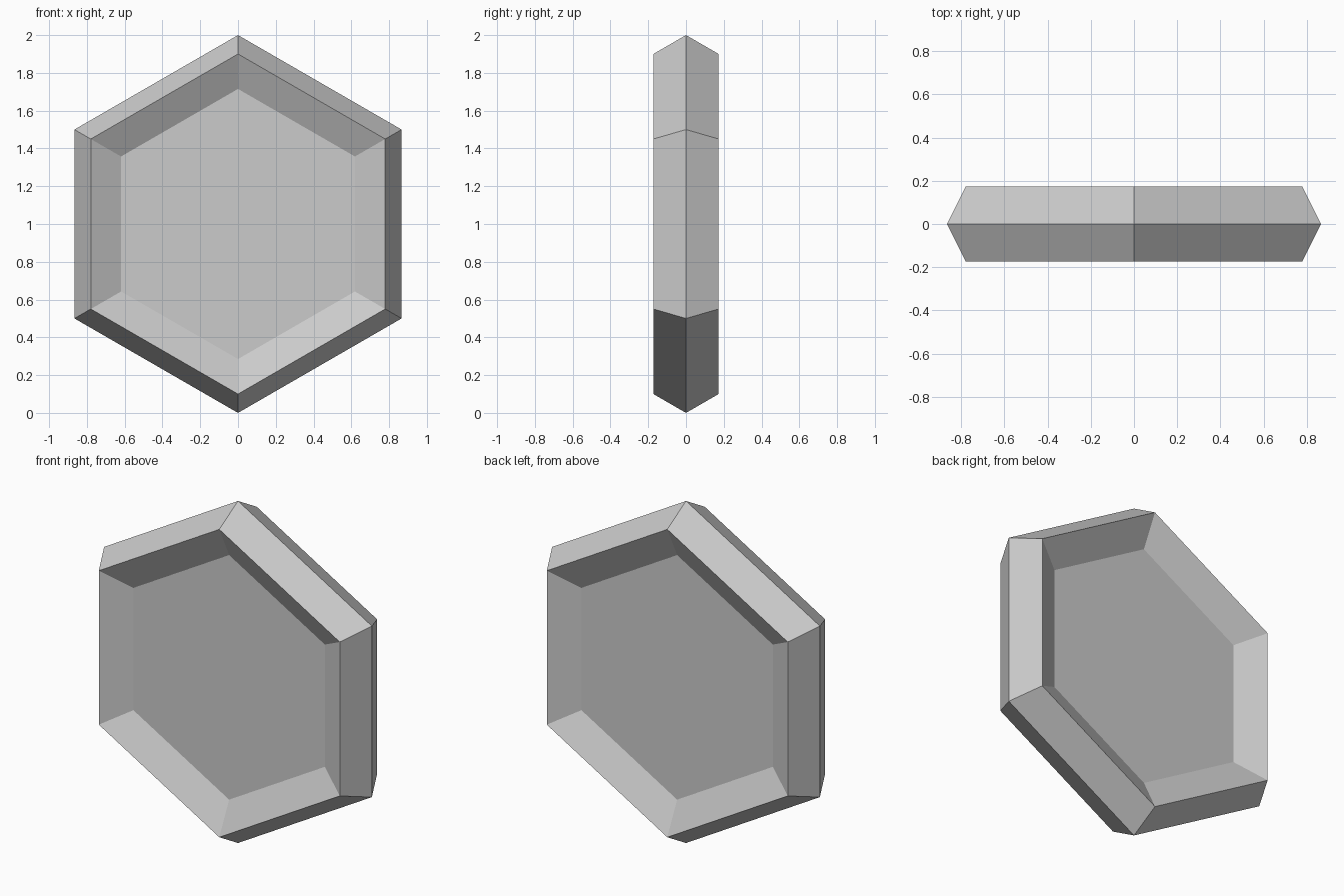
import bpy
import bmesh
import math

old = bpy.data.objects.get("Cube")
if old:
    bpy.data.objects.remove(old, do_unlink=True)

SIDES = 6
# Rings as (radius, y), from the front floor over the rim to the back floor
RINGS = [(0.715, -0.082), (0.90, -0.173), (1.0, 0.0), (0.90, 0.173), (0.715, 0.082)]

# Single plain grey
grey = bpy.data.materials.new("light_grey")
grey.use_nodes = True
colour = (0.6, 0.6, 0.6, 1.0)
grey.diffuse_color = colour
grey.node_tree.nodes["Principled BSDF"].inputs["Base Color"].default_value = colour


def add_ring(bm, radius, y):
    """One upright hexagon with a corner pointing up."""
    return [bm.verts.new((radius * math.sin(i * math.tau / SIDES), y,
                          1 + radius * math.cos(i * math.tau / SIDES)))
            for i in range(SIDES)]


# Hexagonal tile: bevelled rim with a sunken panel on both faces
bm = bmesh.new()
rings = [add_ring(bm, r, y) for r, y in RINGS]
for a, b in zip(rings, rings[1:]):
    for i in range(SIDES):
        j = (i + 1) % SIDES
        bm.faces.new((a[i], a[j], b[j], b[i]))
bm.faces.new(rings[0])
bm.faces.new(rings[-1])
bmesh.ops.recalc_face_normals(bm, faces=bm.faces)

mesh = bpy.data.meshes.new("hexagonal_tile")
bm.to_mesh(mesh)
bm.free()
mesh.materials.append(grey)
tile = bpy.data.objects.new("hexagonal_tile", mesh)
bpy.context.collection.objects.link(tile)
